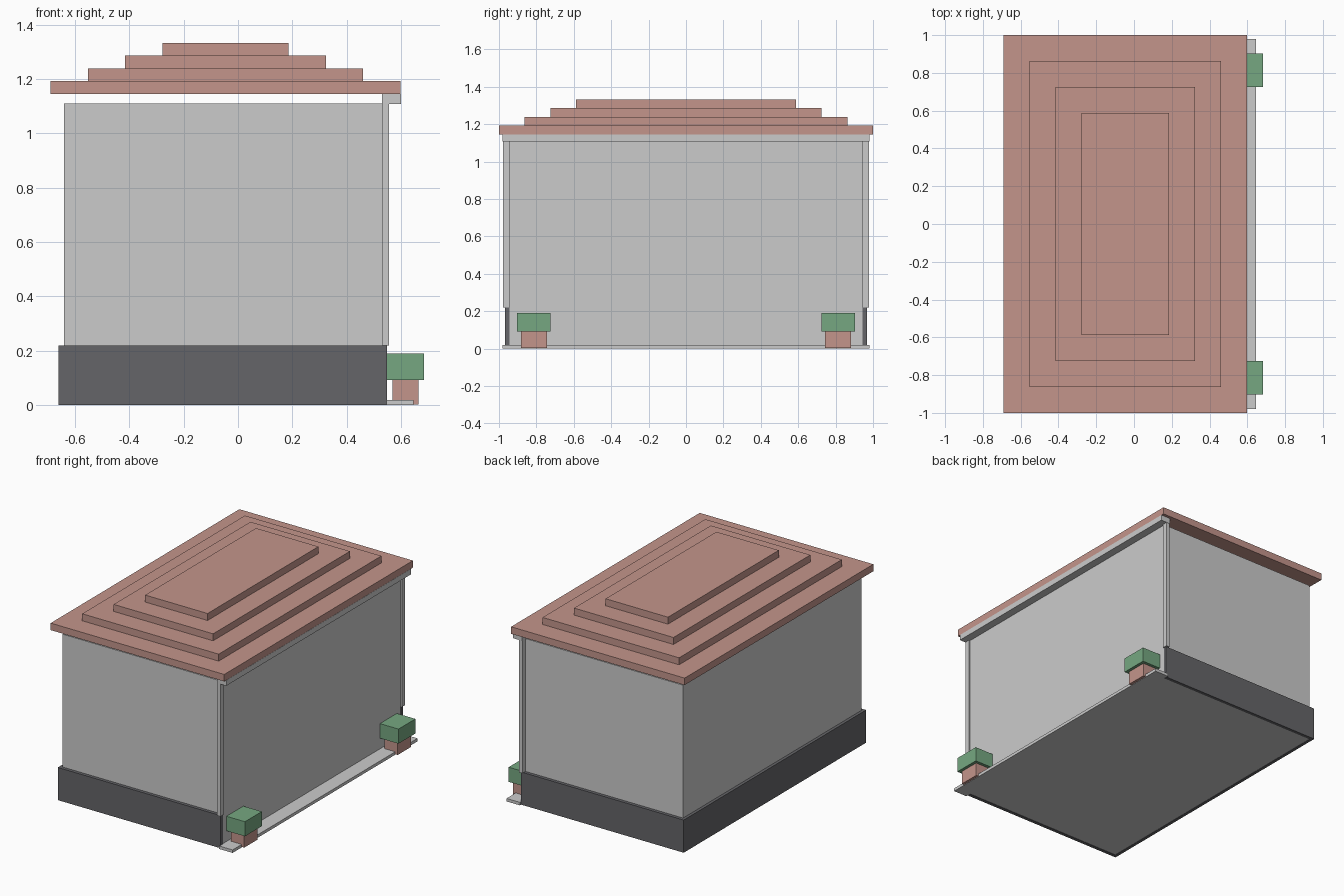
import bpy

if "Cube" in bpy.data.objects:
    bpy.data.objects.remove(bpy.data.objects["Cube"])


def material(name, color):
    m = bpy.data.materials.new(name)
    m.diffuse_color = (*color, 1)
    m.use_nodes = True
    m.node_tree.nodes["Principled BSDF"].inputs["Base Color"].default_value = m.diffuse_color
    return m


def box(name, x, y, z, mat=None):
    """Axis-aligned box from (min, max) ranges."""
    bpy.ops.mesh.primitive_cube_add(size=1)
    ob = bpy.context.object
    ob.name = name
    ob.location = [(r[0] + r[1]) / 2 for r in (x, y, z)]
    ob.scale = [r[1] - r[0] for r in (x, y, z)]
    bpy.ops.object.transform_apply(location=True, rotation=False, scale=True)
    if mat:
        ob.data.materials.append(mat)
    return ob


def pair(name, x, y, z, mat=None):
    """Box plus its mirror image across the y = 0 plane."""
    box(name + "_near", x, (-y[1], -y[0]), z, mat)
    box(name + "_far", x, y, z, mat)


roof_mat = material("terracotta", (0.55, 0.30, 0.26))
plant_mat = material("leaf_green", (0.18, 0.39, 0.22))
plinth_mat = material("dark_stone", (0.13, 0.13, 0.14))

# Main building block
box("building_body", (-0.64, 0.546), (-0.945, 0.945), (0.002, 1.11))

# Dark plinth on the two ends and the rear, open at the entrance side
pair("end_plinth", (-0.64, 0.549), (0.945, 0.967), (0, 0.219), plinth_mat)
box("rear_plinth", (-0.66, -0.64), (-0.967, 0.967), (0, 0.219), plinth_mat)

# Corner pilasters and the fascia above them
pair("corner_pilaster", (0.53, 0.555), (0.945, 0.978), (0.219, 1.108))
box("fascia", (0.53, 0.599), (-0.98, 0.98), (1.108, 1.145))

# Entrance step
box("entrance_step", (0.546, 0.646), (-0.98, 0.98), (0, 0.02))

# Planters with clipped shrubs
pair("planter", (0.568, 0.664), (0.744, 0.883), (0.003, 0.092), roof_mat)
pair("shrub", (0.547, 0.684), (0.724, 0.903), (0.092, 0.19), plant_mat)

# Stepped roof, each tier set in equally on all sides
for i in range(4):
    inset = 0.1375 * i
    z0 = 1.145 + 0.047 * i
    box(f"roof_tier_{i + 1}", (-0.69 + inset, 0.598 - inset),
        (-1 + inset, 1 - inset), (z0, z0 + 0.047), roof_mat)
